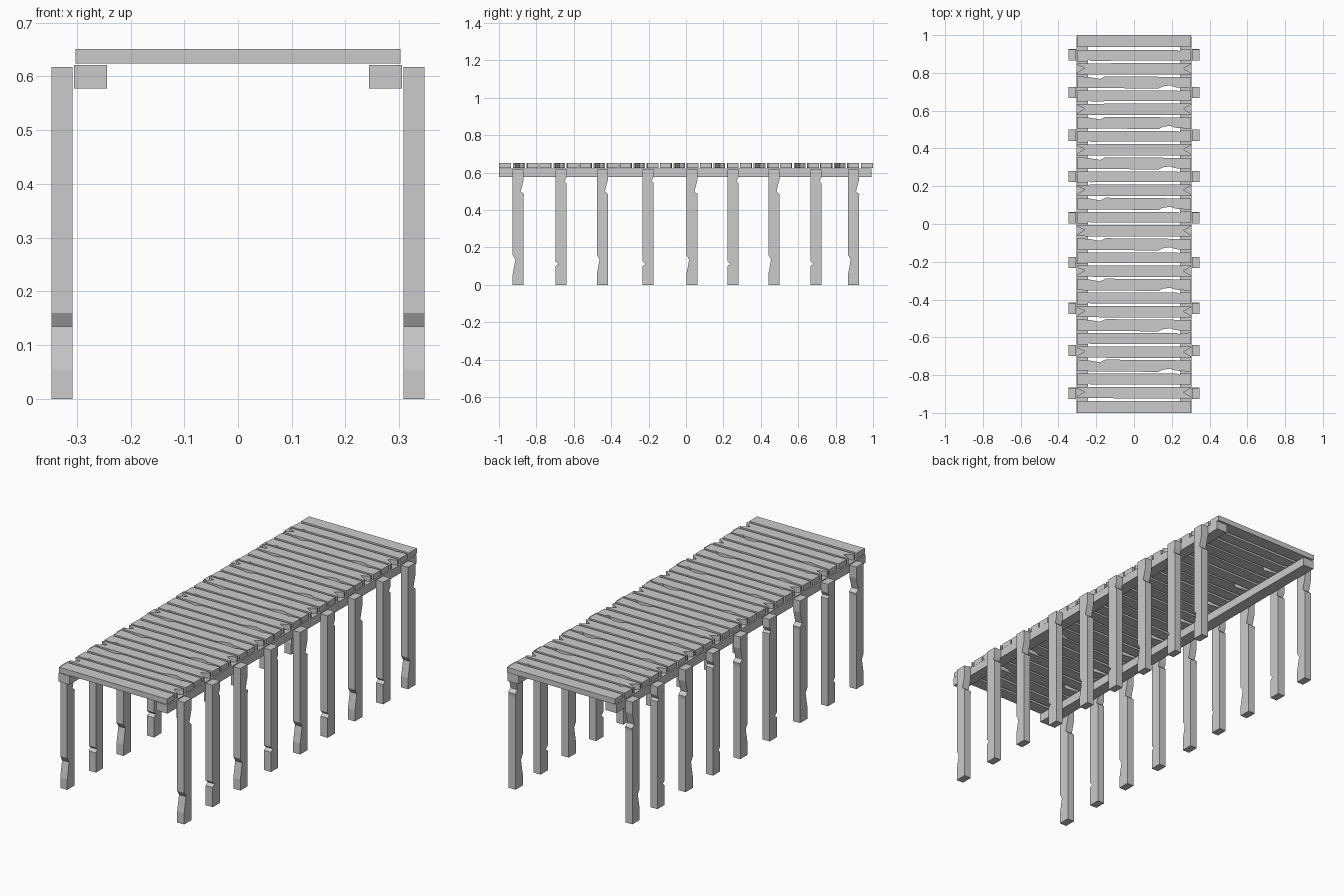
import bpy, bmesh
from mathutils import Vector

if "Cube" in bpy.data.objects:
    bpy.data.objects.remove(bpy.data.objects["Cube"])


def prism(name, profile, axis, lo, hi):
    """Extrude a 2D outline: axis 'z' takes (x, y) points, axis 'x' takes (y, z) points."""
    def place(p, d):
        return Vector((p[0], p[1], d)) if axis == 'z' else Vector((d, p[0], p[1]))
    bm = bmesh.new()
    face = bm.faces.new([bm.verts.new(place(p, lo)) for p in profile])
    out = bmesh.ops.extrude_face_region(bm, geom=[face])
    moved = [g for g in out['geom'] if isinstance(g, bmesh.types.BMVert)]
    bmesh.ops.translate(bm, verts=moved, vec=place((0, 0), hi - lo))
    bmesh.ops.recalc_face_normals(bm, faces=bm.faces)
    me = bpy.data.meshes.new(name)
    bm.to_mesh(me)
    bm.free()
    ob = bpy.data.objects.new(name, me)
    bpy.context.collection.objects.link(ob)
    return ob


# Deck plank outlines (x, y offset from plank centre)
X, H = 0.302, 0.032
whole = [(-X, -H), (X, -H), (X, H), (-X, H)]
chipped = [(-X, -H), (-0.25, -H), (-0.24, -0.022), (-0.23, -0.029), (X, -0.027),
           (X, H), (0.25, 0.03), (0.24, 0.022), (0.23, 0.029), (-X, 0.029)]
bitten = [(-X, -0.029), (0.13, -0.033), (0.15, -0.022), (0.19, -0.016), (0.22, -0.026),
          (X, -H), (X, 0.028), (-0.15, 0.032), (-0.18, 0.018), (-0.24, 0.028), (-X, 0.032)]
split = [(-X, -0.029), (X, -0.031), (X, -0.022), (0.262, 0.002), (X, 0.024), (X, 0.031),
         (-X, 0.029), (-X, 0.022), (-0.26, 0.004), (-X, -0.02)]

COUNT = 28
pitch = 2 / COUNT
for i in range(COUNT):
    y = 1 - pitch * (i + 0.5)
    if i in (0, COUNT - 1):
        shape = whole
        y += 0.0037 if i == 0 else -0.0037
    else:
        shape = (bitten, chipped, split)[i % 3]
    prism(f"deck_plank_{i + 1}", [(px, y + py) for px, py in shape], 'z', 0.624, 0.651)

# Side beams and posts, both sides
worn_deep = [(-0.03, 0), (0.029, 0), (0.029, 0.47), (0.031, 0.485), (0.013, 0.50), (0.029, 0.56),
             (0.029, 0.618), (-0.03, 0.618), (-0.03, 0.16), (-0.015, 0.135), (-0.03, 0.055)]
worn_light = [(-0.029, 0), (0.029, 0), (0.029, 0.545), (0.019, 0.555), (0.029, 0.575),
              (0.029, 0.618), (-0.029, 0.618), (-0.029, 0.125), (-0.014, 0.112), (-0.029, 0.10)]
post_ys = [-0.897, -0.669, -0.447, -0.203, 0.032, 0.251, 0.470, 0.695, 0.896]

for side, s in (("left", -1), ("right", 1)):
    a, b = sorted((s * 0.244, s * 0.305))
    prism(f"{side}_beam", [(-1, 0.578), (0.993, 0.578), (0.993, 0.621), (-1, 0.621)], 'x', a, b)
    a, b = sorted((s * 0.308, s * 0.347))
    for i, y in enumerate(post_ys):
        shape = worn_light if i % 2 else worn_deep
        prism(f"{side}_post_{i + 1}", [(y + py, pz) for py, pz in shape], 'x', a, b)
